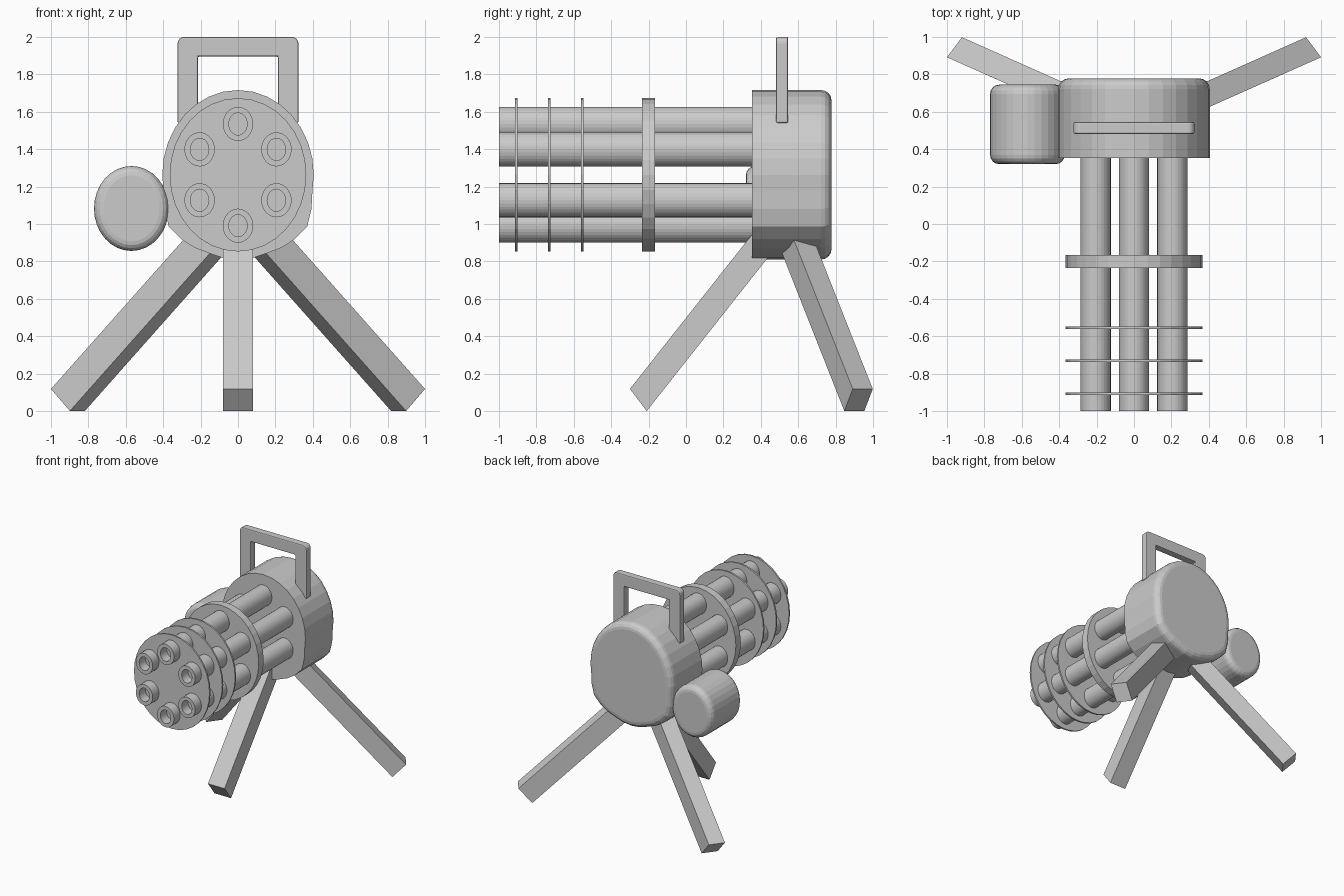
import bpy, bmesh, math
from mathutils import Vector

old = bpy.data.objects.get("Cube")
if old:
    bpy.data.objects.remove(old)

grey = bpy.data.materials.new("light grey metal")
grey.use_nodes = True
grey.diffuse_color = (0.6, 0.6, 0.6, 1)
grey.node_tree.nodes["Principled BSDF"].inputs["Base Color"].default_value = (0.6, 0.6, 0.6, 1)


def finish(bm, name):
    bmesh.ops.recalc_face_normals(bm, faces=bm.faces)
    mesh = bpy.data.meshes.new(name)
    bm.to_mesh(mesh)
    bm.free()
    mesh.materials.append(grey)
    obj = bpy.data.objects.new(name, mesh)
    bpy.context.collection.objects.link(obj)
    return obj


def lathe(name, x, z, rx, rz, profile, sides=32, bulge=None):
    """Elliptical solid along y; profile holds (y, inset from the full radius)."""
    bm = bmesh.new()
    rings = []
    for y, inset in profile:
        ring = []
        for i in range(sides):
            a = 2 * math.pi * i / sides
            k = bulge(a) if bulge else 1
            ring.append(bm.verts.new((x + (rx - inset) * k * math.cos(a), y,
                                      z + (rz - inset) * k * math.sin(a))))
        rings.append(ring)
    for r, s in zip(rings, rings[1:]):
        for i in range(sides):
            j = (i + 1) % sides
            bm.faces.new((r[i], r[j], s[j], s[i]))
    bm.faces.new(rings[0])
    bm.faces.new(rings[-1])
    return finish(bm, name)


def rounded_end(y, r, direction, steps=4):
    """Quarter-round edge profile that finishes at y."""
    angles = [math.pi / 2 * i / steps for i in range(steps + 1)]
    return [(y + direction * r * (math.sin(a) - 1), r * (1 - math.cos(a))) for a in angles]


def leg(name, foot, side, rise, along):
    """Slanted square beam from four direction vectors."""
    foot, side, rise, along = map(Vector, (foot, side, rise, along))
    bm = bmesh.new()
    ends = []
    for base in (foot, foot + along * 1.1):
        corners = (base - side, base + side, base + side + rise, base - side + rise)
        ends.append([bm.verts.new(c) for c in corners])
    a, b = ends
    bm.faces.new(a)
    bm.faces.new(b)
    for i in range(4):
        j = (i + 1) % 4
        bm.faces.new((a[i], a[j], b[j], b[i]))
    return finish(bm, name)


# Housing, swollen at the lower corners where the rear legs join
def corner_bulge(a):
    below = math.degrees(math.asin(max(-1, min(1, -math.sin(a)))))
    if below < 11 or below > 68:
        return 1
    if below < 34:
        return 1 + 0.10 * (below - 11) / 23
    return 1 + 0.10 * (68 - below) / 34


CENTRE = 1.263
lathe("housing", 0, CENTRE, 0.405, 0.453,
      [(0.352, 0)] + rounded_end(0.778, 0.055, 1), bulge=corner_bulge)

# Side drum with both rims rounded
front_rim = rounded_end(0.32, 0.05, -1)[::-1]
lathe("side_drum", -0.57, 1.083, 0.2, 0.227, front_rim + rounded_end(0.745, 0.05, 1))

# Six hollow barrels
for n in range(6):
    a = math.radians(90 + 60 * n)
    lathe(f"barrel_{n + 1}", 0.237 * math.cos(a), CENTRE + 0.272 * math.sin(a), 0.081, 0.091,
          [(0.4, 0), (-1, 0), (-1, 0.032), (-0.88, 0.032)])

# Barrel clamp and three thin spacer discs
lathe("barrel_clamp", 0, CENTRE, 0.365, 0.41, [(-0.235, 0), (-0.167, 0)])
for n, y in enumerate((-0.907, -0.731, -0.554)):
    lathe(f"spacer_disc_{n + 1}", 0, CENTRE, 0.365, 0.41, [(y - 0.007, 0), (y + 0.007, 0)])

# Carrying handle: an arch outline extruded in y, with softened edges
bm = bmesh.new()
half = [(0.323, 1.54), (0.323, 2.0), (0.215, 1.54), (0.215, 1.895)]
outer_low, outer_top, inner_low, inner_top = half
path = [outer_low, outer_top, (-0.323, 2.0), (-0.323, 1.54),
        (-0.215, 1.54), (-0.215, 1.895), inner_top, inner_low]
face = bm.faces.new([bm.verts.new((x, 0.482, z)) for x, z in path])
moved = bmesh.ops.extrude_face_region(bm, geom=[face])["geom"]
bmesh.ops.translate(bm, vec=(0, 0.064, 0),
                    verts=[v for v in moved if isinstance(v, bmesh.types.BMVert)])
corners = [e for e in bm.edges
           if all(v.co.z > 1.99 and abs(v.co.x) > 0.3 for v in e.verts)
           and abs(e.verts[0].co.y - e.verts[1].co.y) > 0.05]
bmesh.ops.bevel(bm, geom=corners, offset=0.035, segments=4, profile=0.5, affect='EDGES')
handle = finish(bm, "carrying_handle")
soft = handle.modifiers.new("soft edges", 'BEVEL')
soft.width = 0.008
soft.segments = 2

# Tripod
leg("front_leg", (0, -0.21, 0), (0.08, 0, 0), (0, -0.09, 0.118), (0, 0.64, 0.81))
for name, s in (("rear_leg_left", 1), ("rear_leg_right", -1)):
    leg(name, (0.859 * s, 0.9, 0), (0.04 * s, -0.0535, 0),
        (0.101 * s, 0.045, 0.118), (-0.719 * s, -0.32, 0.81))
